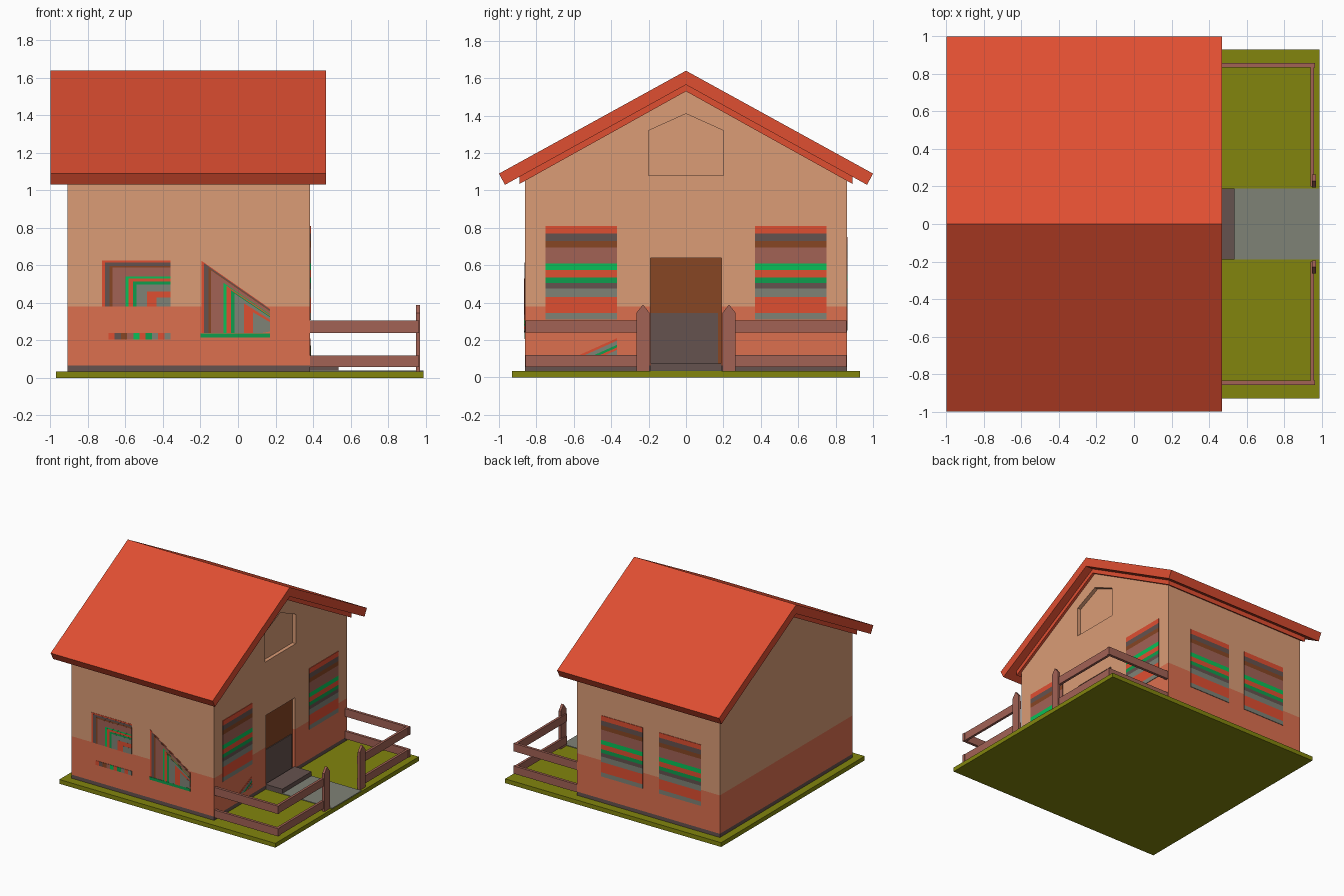
import bpy, bmesh

if "Cube" in bpy.data.objects:
    bpy.data.objects.remove(bpy.data.objects["Cube"])

def lin(c):
    c /= 255
    return c / 12.92 if c <= 0.04045 else ((c + 0.055) / 1.055) ** 2.4

COLOURS = {
    "roof_red": (223, 78, 49), "wall_tan": (219, 156, 118),
    "wall_band": (220, 112, 79), "dark_stone": (101, 82, 78),
    "door_brown": (135, 70, 36), "fence_wood": (162, 98, 85),
    "grass_olive": (130, 133, 13), "path_grey": (127, 130, 118),
    "bright_green": (8, 192, 88), "dark_green": (14, 158, 77)}
MATS = {}
for key, rgb in COLOURS.items():
    MATS[key] = bpy.data.materials.new(key)
    MATS[key].diffuse_color = (*[lin(c) for c in rgb], 1)


def prism(name, pts, axis, a, b, mat):
    """Extrude a profile along x (points are y,z) or y (points are x,z)."""
    bm = bmesh.new()
    place = (lambda p, d: (d, p[0], p[1])) if axis == "x" else (lambda p, d: (p[0], d, p[1]))
    face = bm.faces.new([bm.verts.new(place(p, a)) for p in pts])
    new = bmesh.ops.extrude_face_region(bm, geom=[face])["geom"]
    for v in new:
        if isinstance(v, bmesh.types.BMVert):
            v.co["xy".index(axis)] = b
    bmesh.ops.recalc_face_normals(bm, faces=bm.faces)
    me = bpy.data.meshes.new(name)
    bm.to_mesh(me)
    bm.free()
    me.materials.append(MATS[mat])
    ob = bpy.data.objects.new(name, me)
    bpy.context.collection.objects.link(ob)
    return ob


def box(name, x, y, z, mat):
    return prism(name, [(x[0], z[0]), (x[1], z[0]), (x[1], z[1]), (x[0], z[1])],
                 "y", y[0], y[1], mat)


def mirror(s, a, b):
    return tuple(sorted((s * a, s * b)))


X0, X1, XR, W = -0.91, 0.385, 0.355, 0.86   # wall ends, recess depth, half width
EAVE, PEAK, BAND = 1.06, 1.54, 0.38

# Ground, path, step and plinth
box("lawn", (-0.97, 0.99), (-0.93, 0.93), (0, 0.035), "grass_olive")
box("path", (0.38, 0.988), (-0.19, 0.19), (0.03, 0.04), "path_grey")
box("door_step", (0.38, 0.535), (-0.19, 0.19), (0.03, 0.075), "dark_stone")
box("plinth", (X0, X1), (-W, W), (0.035, 0.065), "dark_stone")

# House walls, with a thin facade around the door and attic recesses
box("lower_wall", (X0, XR), (-W, W), (0.065, BAND), "wall_band")
prism("upper_wall", [(-W, BAND), (W, BAND), (W, EAVE), (0, PEAK), (-W, EAVE)],
      "x", X0, XR, "wall_tan")
half = [(0.19, BAND), (W, BAND), (W, EAVE), (0, PEAK), (0, 1.41), (0.2, 1.32),
        (0.2, 1.08), (0, 1.08), (0, 0.64), (0.19, 0.64)]
for side, s in (("left", -1), ("right", 1)):
    prism(f"facade_{side}", [(s * y, z) for y, z in half], "x", XR, X1, "wall_tan")
    box(f"facade_band_{side}", (XR, X1), mirror(s, 0.19, W), (0.065, BAND), "wall_band")

# Door
box("door", (XR, XR + 0.008), (-0.19, 0.19), (0.065, 0.64), "door_brown")
box("door_lower_panel", (XR + 0.008, XR + 0.014), (-0.19, 0.17), (0.065, 0.345), "dark_stone")


# Roof: outer slab and the smaller lining below it
prism("roof", [(0, 1.64), (1, 1.09), (0.968, 1.03), (0, 1.565), (-0.968, 1.03), (-1, 1.09)],
      "x", -1, 0.47, "roof_red")
prism("roof_lining", [(0, 1.575), (0.89, 1.085), (0.89, 1.035), (0, 1.53),
                      (-0.89, 1.035), (-0.89, 1.085)], "x", -0.93, 0.405, "roof_red")

# Striped windows: height of each stripe's lower edge above the sill
STRIPES = [(0.46, "roof_red"), (0.42, "dark_stone"), (0.385, "door_brown"),
           (0.30, "fence_wood"), (0.265, "bright_green"), (0.225, "roof_red"),
           (0.195, "dark_green"), (0.165, "dark_stone"), (0.12, "path_grey"),
           (0.035, "roof_red"), (0.0, "path_grey")]


def striped_window(name, axis, u, sill, wall):
    top = 0.5
    for i, (low, mat) in enumerate(STRIPES):
        z0, z1 = sill + low, sill + top
        prism(f"{name}_stripe_{i}", [(u[0], z0), (u[1], z0), (u[1], z1), (u[0], z1)],
              axis, wall, wall + 0.004, mat)
        top = low


for side, s in (("left", -1), ("right", 1)):
    striped_window(f"gable_window_{side}", "x", mirror(s, 0.37, 0.75), 0.31, X1)
striped_window("back_window_a", "y", (-0.74, -0.36), 0.25, W)
striped_window("back_window_b", "y", (-0.21, 0.165), 0.25, W)

# Front windows: nested plates stepping towards the lower right
NEST = [(0.0, "roof_red"), (0.015, "dark_stone"), (0.04, "door_brown"),
        (0.055, "fence_wood"), (0.125, "bright_green"), (0.14, "roof_red"),
        (0.165, "dark_green"), (0.185, "path_grey"), (0.24, "roof_red"),
        (0.29, "path_grey")]
for i, (d, mat) in enumerate(NEST):
    out = -W - 0.002 - 0.0006 * i
    x, z = -0.725 + d, 0.625 - 0.68 * d
    prism(f"front_window_nest_{i}", [(x, BAND), (-0.36, BAND), (-0.36, z), (x, z)],
          "y", -W, out, mat)
    # sloping window: left edge and sloped top both move inwards
    x = -0.195 + 0.95 * d
    zt = 0.625 - 0.95 * d
    zr = 0.37 - 0.25 * d
    prism(f"front_slope_nest_{i}",
          [(x, 0.24), (0.13, 0.24), (0.17, zr - 0.05), (0.17, zr), (x, max(zt, zr))],
          "y", -W, out, mat)
    # thin row of vertical blocks under the first window
    xb = -0.69 + 0.033 * i
    box(f"front_sill_block_{i}", (xb, xb + 0.033), (-W - 0.003, -W), (0.205, 0.24), mat)
box("front_slope_sill", (-0.2, 0.17), (-W - 0.003, -W), (0.215, 0.238), "dark_green")

# Small sloping striped patch low on the gable wall
for i, (d, mat) in enumerate([(0, "roof_red"), (0.03, "path_grey"), (0.08, "dark_green"),
                              (0.11, "roof_red"), (0.14, "path_grey")]):
    prism(f"gable_patch_{i}", [(-0.57 + d, 0.12), (-0.37, 0.12), (-0.37, 0.21 - 0.45 * d)],
          "x", X1, X1 + 0.002 + 0.0006 * i, mat)

# Fence, mirrored about the path
for side, s in (("left", -1), ("right", 1)):
    prism(f"gate_post_{side}", [(s * y, z) for y, z in
          [(0.195, 0.035), (0.265, 0.035), (0.265, 0.345), (0.23, 0.39), (0.195, 0.345)]],
          "x", 0.95, 0.97, "fence_wood")
    for level, z in (("low", (0.057, 0.12)), ("high", (0.24, 0.305))):
        box(f"front_rail_{level}_{side}", (0.94, 0.96), mirror(s, 0.2, 0.855), z, "fence_wood")
        box(f"side_rail_{level}_{side}", (0.38, 0.965), mirror(s, 0.835, 0.857), z, "fence_wood")

for m in bpy.data.materials:
    if m.users and not m.is_grease_pencil:
        m.use_nodes = True
        m.node_tree.nodes["Principled BSDF"].inputs["Base Color"].default_value = m.diffuse_color
